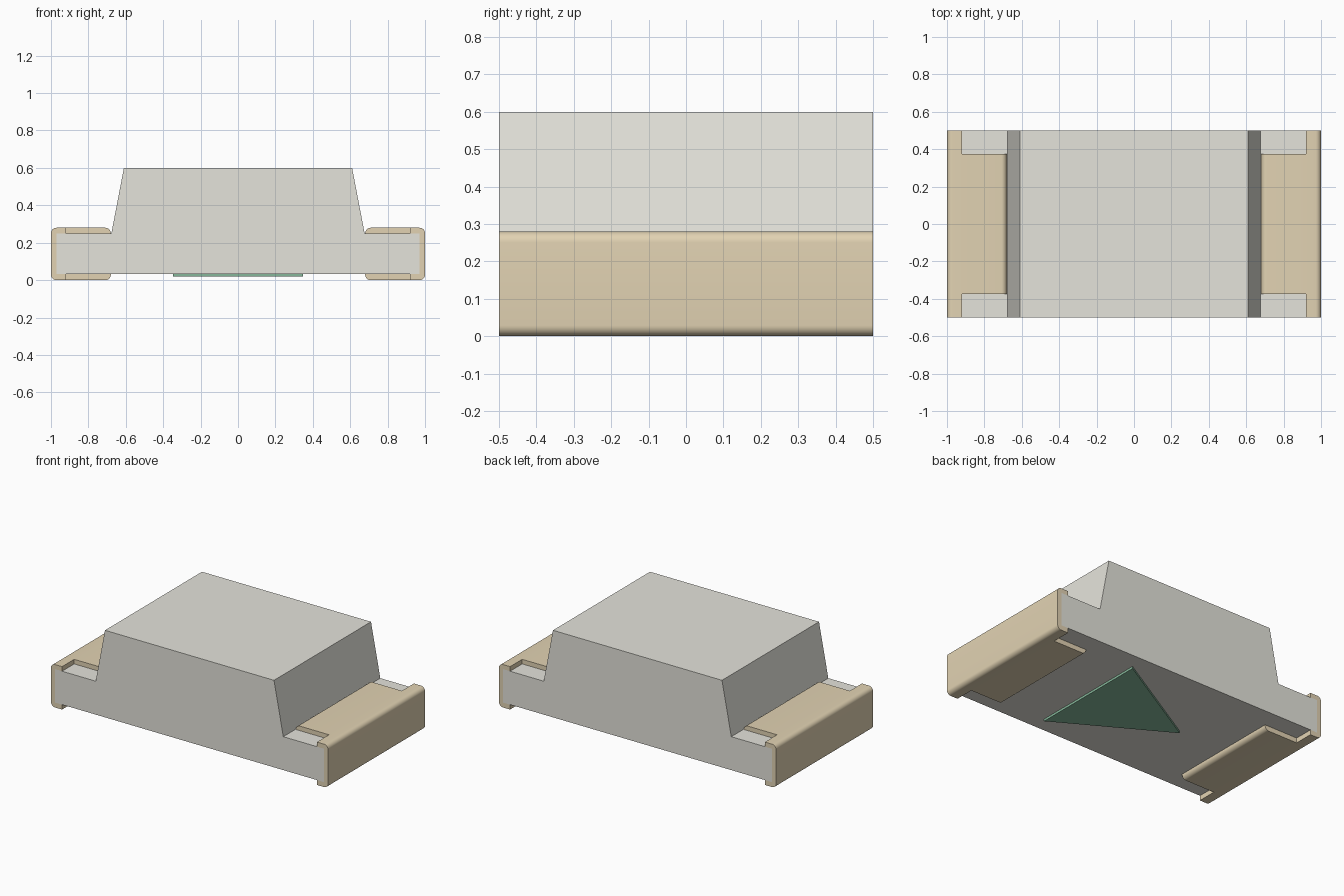
import bpy, bmesh, math
from math import pi, cos, sin

if "Cube" in bpy.data.objects:
    bpy.data.objects.remove(bpy.data.objects["Cube"])


def paint(obj, name, color):
    mat = bpy.data.materials.new(name)
    mat.diffuse_color = (*color, 1)
    mat.use_nodes = True
    mat.node_tree.nodes["Principled BSDF"].inputs["Base Color"].default_value = mat.diffuse_color
    obj.data.materials.append(mat)


def prism(name, points, direction):
    """Extrude a closed outline of 3D points along a direction."""
    bm = bmesh.new()
    face = bm.faces.new([bm.verts.new(p) for p in points])
    ext = bmesh.ops.extrude_face_region(bm, geom=[face])
    moved = [g for g in ext["geom"] if isinstance(g, bmesh.types.BMVert)]
    bmesh.ops.translate(bm, verts=moved, vec=direction)
    bmesh.ops.recalc_face_normals(bm, faces=bm.faces)
    mesh = bpy.data.meshes.new(name)
    bm.to_mesh(mesh)
    bm.free()
    obj = bpy.data.objects.new(name, mesh)
    bpy.context.collection.objects.link(obj)
    return obj


def arc(cx, cz, r, start, end, n=8):
    return [(cx + r * cos(start + (end - start) * i / n),
             cz + r * sin(start + (end - start) * i / n)) for i in range(n + 1)]


FLOOR, SHELF, TOP = 0.032, 0.25, 0.28

# Moulded body: flat board with a tapered block on top
half = [(0.97, FLOOR), (0.97, SHELF), (0.677, SHELF), (0.61, 0.6)]
outline = half + [(-x, z) for x, z in reversed(half)]
body = prism("body", [(x, -0.5, z) for x, z in outline], (0, 1, 0))
paint(body, "body_grey", (0.78, 0.77, 0.71))

# Metal end contact: rounded C-shaped clip around the board end
r, x0 = 0.029, 0.68
clip = [(x0, FLOOR)]
clip += arc(x0 + r, r, r, pi, 1.5 * pi)
clip += arc(1 - r, r, r, 1.5 * pi, 2 * pi)
clip += arc(1 - r, TOP - r, r, 0, 0.5 * pi)
clip += arc(x0 + r, TOP - r, r, 0.5 * pi, pi)
clip += [(x0, SHELF), (0.97, SHELF), (0.97, FLOOR)]
contact = prism("end_contact", [(x, -0.5, z) for x, z in clip], (0, 1, 0))
paint(contact, "brass", (0.76, 0.65, 0.45))
bpy.context.view_layer.objects.active = contact
contact.select_set(True)

# Notches in the four corners of the contact flanges
for y in (-0.575, 0.375):
    corners = [(0.5, y), (0.92, y), (0.92, y + 0.2), (0.5, y + 0.2)]
    cutter = prism("notch_cutter", [(x, v, -0.2) for x, v in corners], (0, 0, 0.8))
    cutter.hide_render = True
    cut = contact.modifiers.new("notch", 'BOOLEAN')
    cut.operation = 'DIFFERENCE'
    cut.solver = 'EXACT'
    cut.object = cutter
    bpy.ops.object.modifier_apply(modifier=cut.name)
    bpy.data.objects.remove(cutter)

bpy.ops.object.shade_smooth_by_angle(angle=math.radians(30))
mirror = contact.modifiers.new("other_end", 'MIRROR')
mirror.use_mirror_merge = False

# Polarity triangle printed on the underside
h = 0.347
marker = prism("polarity_marker",
               [(h, -0.4, 0.018), (h, 0.4, 0.018), (-h, 0, 0.018)],
               (0, 0, FLOOR - 0.018))
paint(marker, "marker_green", (0.25, 0.5, 0.34))
